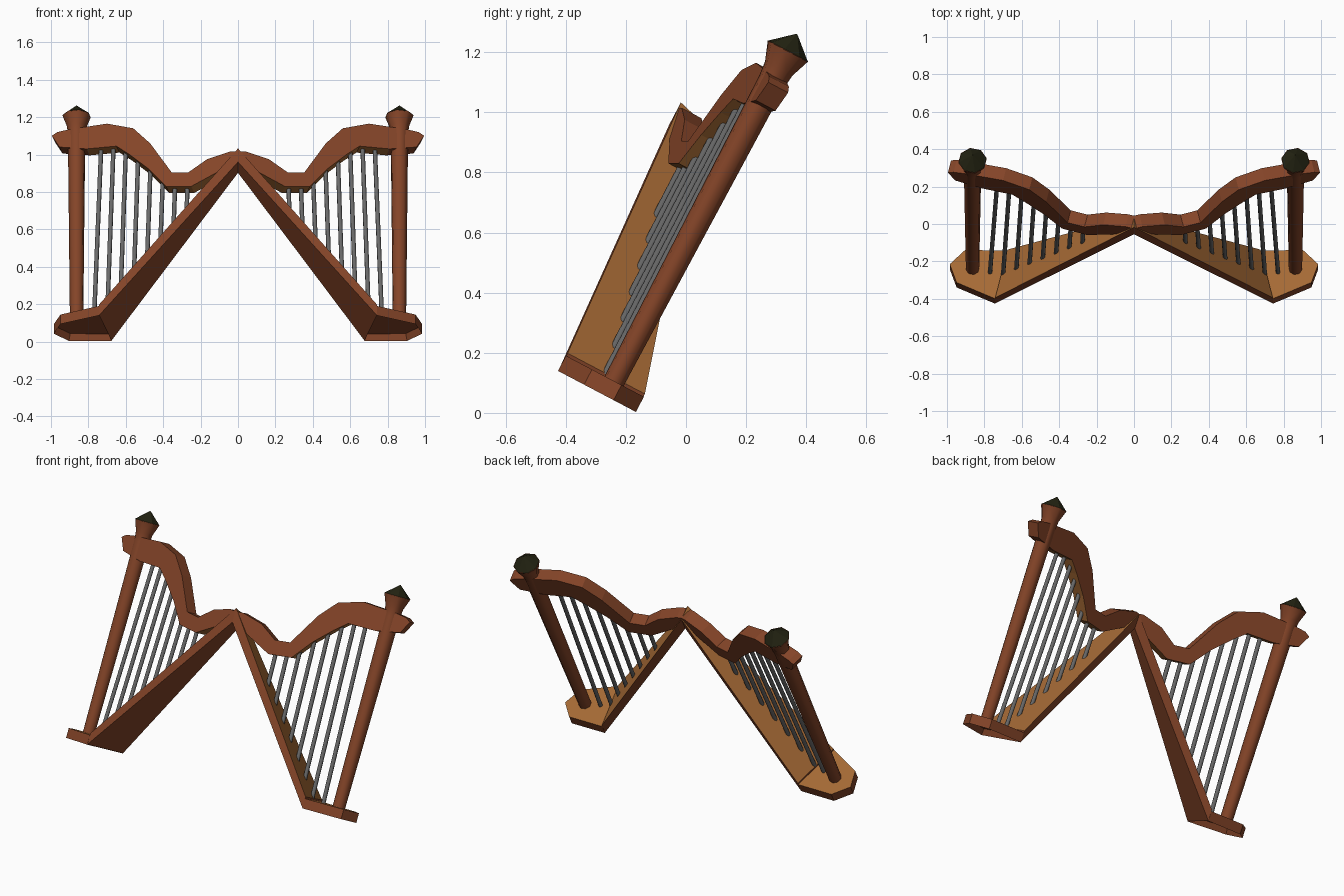
import bpy, bmesh, math
from mathutils import Vector

cube = bpy.data.objects.get("Cube")
if cube:
    bpy.data.objects.remove(cube)


def material(name, color):
    m = bpy.data.materials.new(name)
    m.use_nodes = True
    m.diffuse_color = (*color, 1)
    m.node_tree.nodes["Principled BSDF"].inputs["Base Color"].default_value = (*color, 1)
    return m


BROWN = material("red brown wood", (0.23, 0.058, 0.021))
TAN = material("tan wood", (0.38, 0.145, 0.036))
GREY = material("grey string", (0.14, 0.14, 0.14))
OLIVE = material("dark olive", (0.017, 0.017, 0.006))

# Frame of one leaning harp: across, along the pillar, and out to the front
APEX = Vector((0, 0, 0.98))
UP = Vector((0, 0.466, 0.885)).normalized()
ACROSS = Vector((0.975, 0.193, -0.108))
ACROSS = (ACROSS - UP * ACROSS.dot(UP)).normalized()
FRONT = ACROSS.cross(UP)


def place(u, v, w):
    return APEX + ACROSS * u + UP * v + FRONT * w


def plane_uv(x, z, w):
    """Harp plane position of a point given by its upright x and z."""
    u = (x - FRONT.x * w) / ACROSS.x
    return u, (z - APEX.z - ACROSS.z * u - FRONT.z * w) / UP.z


def loft(bm, rings):
    """Skin a list of equal point rings and close both ends."""
    rows = [[bm.verts.new(place(*p)) for p in ring] for ring in rings]
    n = len(rows[0])
    for a, b in zip(rows, rows[1:]):
        for i in range(n):
            j = (i + 1) % n
            bm.faces.new((a[i], a[j], b[j], b[i]))
    first = bm.faces.new(rows[0])
    bm.faces.new(rows[-1])
    return first


def circle(u, v, r, sides=8):
    steps = [math.tau * (i + 0.5) / sides for i in range(sides)]
    return [(u + r * math.cos(a), v, r * math.sin(a)) for a in steps]


def finish(name, bm, mats, rule=None, smooth=False):
    """Trim at the centre, colour by rule and mirror to the other side."""
    bmesh.ops.recalc_face_normals(bm, faces=bm.faces)
    if rule:
        for f in bm.faces:
            f.material_index = 1 if rule(f) else 0
    bmesh.ops.bisect_plane(bm, geom=bm.verts[:] + bm.edges[:] + bm.faces[:],
                           plane_co=(0, 0, 0), plane_no=(1, 0, 0), clear_inner=True)
    mesh = bpy.data.meshes.new(name)
    bm.to_mesh(mesh)
    bm.free()
    for m in mats:
        mesh.materials.append(m)
    ob = bpy.data.objects.new(name, mesh)
    bpy.context.collection.objects.link(ob)
    if smooth:
        bpy.ops.object.select_all(action="DESELECT")
        ob.select_set(True)
        bpy.context.view_layer.objects.active = ob
        bpy.ops.object.shade_smooth_by_angle(angle=math.radians(50))
    ob.modifiers.new("Mirror", "MIRROR")
    return ob


def faces_up(f):
    return f.normal.dot(UP) > 0.4


# Sound box: a widening bar from the apex to the base, tan on the string side
def board(u):
    return 0.028 - 1.242 * u


def box_ring(u):
    half = 0.04 + 0.15 * u
    top, low = board(u), -0.054 - 1.219 * u
    return [(u, top, -half), (u, top, half), (u, low, half), (u, low, -half)]


bm = bmesh.new()
loft(bm, [box_ring(-0.05), box_ring(0.727)])
finish("sound_box", bm, [BROWN, TAN], faces_up)

# Base: pointed slab, hollow underneath
FLOOR, DECK = -0.942, -0.885
outline = [(0.727, -0.15), (0.727, 0.15), (0.95, 0.1), (1.01, 0), (0.95, -0.1)]
bm = bmesh.new()
bottom = loft(bm, [[(u, v, w) for u, w in outline] for v in (FLOOR, DECK)])
bmesh.ops.recalc_face_normals(bm, faces=bm.faces)
bmesh.ops.inset_region(bm, faces=[bottom], thickness=0.02)
bmesh.ops.translate(bm, verts=bottom.verts, vec=UP * 0.035)
finish("base", bm, [BROWN, TAN], faces_up)

# Neck: curved outline given as upright x and z of its front face
HALF = 0.038
neck_top = [(-0.06, 1.015), (0.045, 1.015), (0.165, 0.975), (0.265, 0.905), (0.355, 0.905),
            (0.47, 1.06), (0.56, 1.14), (0.70, 1.165), (0.90, 1.135), (0.965, 1.12)]
neck_low = [(0.995, 1.1), (0.955, 1.04), (0.81, 1.03), (0.65, 1.045), (0.58, 1.0),
            (0.48, 0.925), (0.385, 0.83), (0.25, 0.83), (0.13, 0.895), (-0.06, 1.0)]
profile = [plane_uv(x, z, HALF) for x, z in neck_top + neck_low]
bm = bmesh.new()
loft(bm, [[(u, v, w) for u, v in profile] for w in (-HALF, HALF)])
finish("neck", bm, [BROWN, TAN],
       lambda f: f.normal.dot(UP) < -0.4 and f.calc_center_median().x < 0.8)

# Pillar with flared capital
PILLAR = 0.885
bm = bmesh.new()
loft(bm, [circle(PILLAR, v, r) for v, r in
          ((DECK - 0.01, 0.036), (0.24, 0.047), (0.29, 0.052), (0.357, 0.077))])
finish("pillar", bm, [BROWN], smooth=True)

# Pointed cap
bm = bmesh.new()
loft(bm, [circle(PILLAR, 0.355, 0.077), circle(PILLAR, 0.42, 0.002)])
finish("pillar_cap", bm, [OLIVE])


# Strings from the sound box up into the neck
def neck_height(u):
    line = sorted(plane_uv(x, z, HALF) for x, z in neck_low[1:])
    for (a, va), (b, vb) in zip(line, line[1:]):
        if a <= u <= b:
            return va + (vb - va) * (u - a) / (b - a)
    return 0


bm = bmesh.new()
for k in range(8):
    low_u, top_u = 0.79 - 0.0725 * k, 0.75 - 0.0675 * k
    low_v = max(board(low_u), DECK) - 0.015
    loft(bm, [circle(low_u, low_v, 0.012), circle(top_u, neck_height(top_u) + 0.02, 0.012)])
finish("strings", bm, [GREY], smooth=True)
